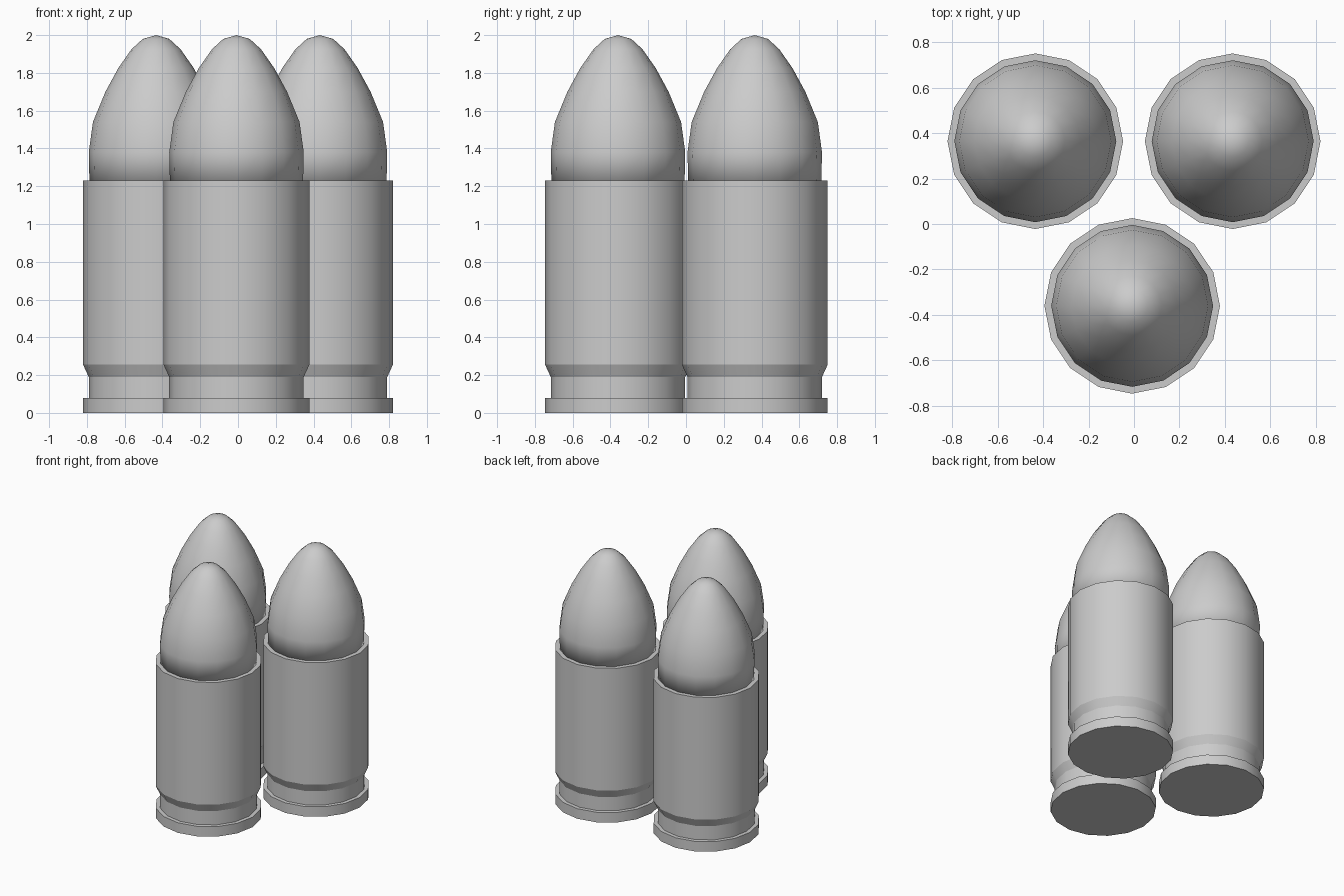
import bpy
import bmesh
from math import cos, sin, tau

SIDES = 16

cube = bpy.data.objects.get("Cube")
if cube:
    bpy.data.objects.remove(cube)


def make_material(name, colour):
    mat = bpy.data.materials.new(name)
    mat.use_nodes = True
    mat.diffuse_color = colour
    mat.node_tree.nodes["Principled BSDF"].inputs["Base Color"].default_value = colour
    return mat


def lathe(name, profile, mat, crisp):
    """Spin (radius, height) points into a closed solid; crisp keeps the ring edges sharp."""
    bm = bmesh.new()
    rings = []
    for r, z in profile:
        if r == 0:
            rings.append([bm.verts.new((0, 0, z))] * SIDES)
        else:
            rings.append([bm.verts.new((r * cos(tau * i / SIDES), r * sin(tau * i / SIDES), z))
                          for i in range(SIDES)])
    for low, high in zip(rings, rings[1:]):
        for i in range(SIDES):
            j = (i + 1) % SIDES
            corners = dict.fromkeys((low[i], low[j], high[j], high[i]))
            bm.faces.new(list(corners))
    for ring in (rings[0], rings[-1]):
        if len(set(ring)) > 1:
            bm.faces.new(ring)
    bmesh.ops.recalc_face_normals(bm, faces=bm.faces)
    for face in bm.faces:
        face.smooth = True
    for edge in bm.edges:
        a, b = edge.verts
        if crisp and abs(a.co.z - b.co.z) < 1e-5:
            edge.smooth = False
    mesh = bpy.data.meshes.new(name)
    bm.to_mesh(mesh)
    bm.free()
    mesh.materials.append(mat)
    return mesh


grey = make_material("plain grey", (0.6, 0.6, 0.6, 1))

# Casing: rim, extractor groove, taper and straight wall
casing = lathe("casing", [(0.386, 0), (0.386, 0.08), (0.356, 0.08), (0.356, 0.19),
                          (0.386, 0.255), (0.386, 1.23), (0.35, 1.23)], grey, True)
# Rounded tip seated in the casing
tip = lathe("tip", [(0.352, 1.2), (0.356, 1.38), (0.334, 1.54), (0.268, 1.70),
                    (0.20, 1.825), (0.13, 1.925), (0.07, 1.98), (0, 2.0)], grey, False)

# Three rounds standing in a triangle
places = {"front": (-0.008, -0.36), "back_left": (0.434, 0.364), "back_right": (-0.434, 0.364)}
for place, (x, y) in places.items():
    for mesh in (casing, tip):
        obj = bpy.data.objects.new(f"{place}_{mesh.name}", mesh)
        obj.location = (x, y, 0)
        bpy.context.collection.objects.link(obj)
